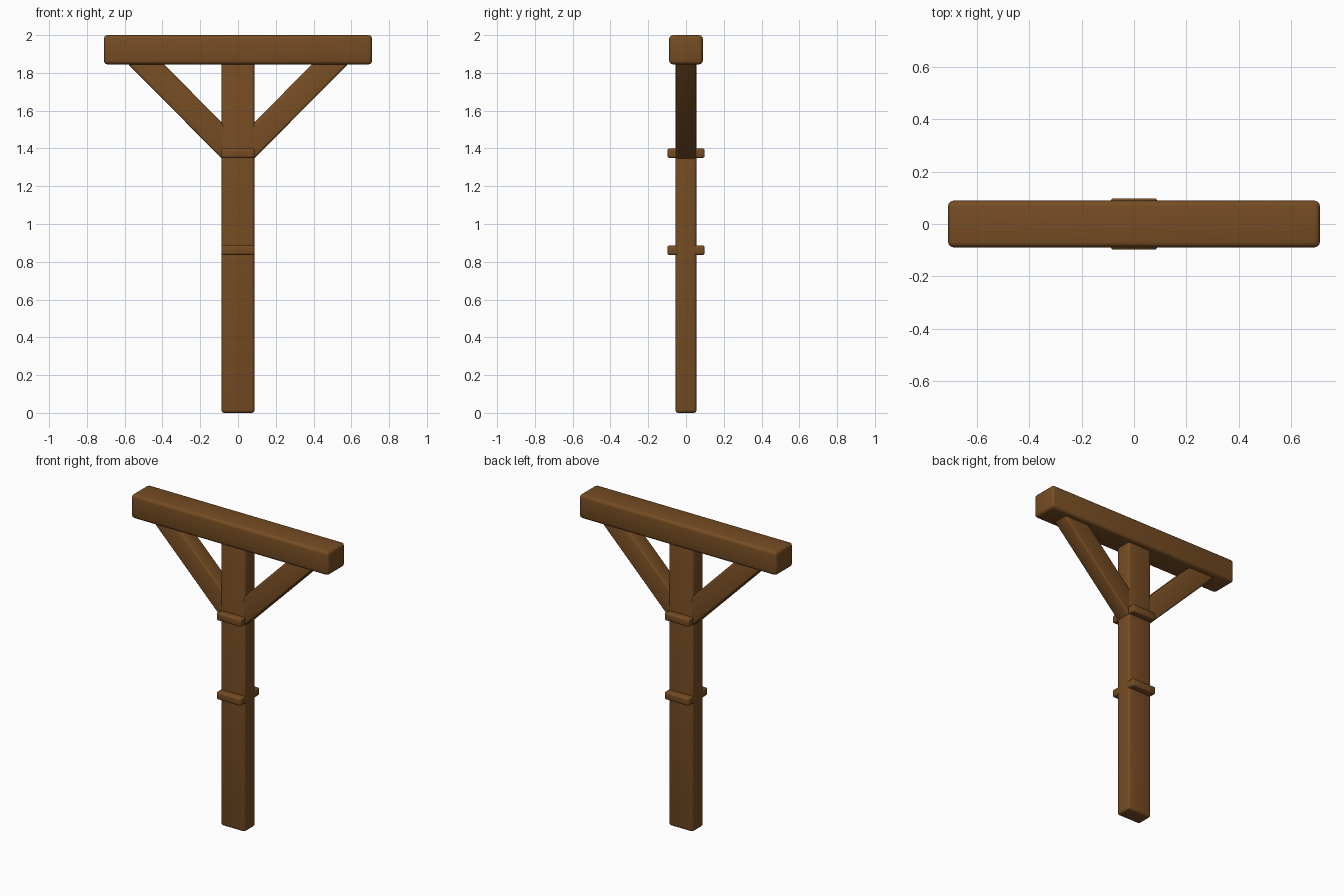
import bpy, bmesh
from mathutils import Vector

if "Cube" in bpy.data.objects:
    bpy.data.objects.remove(bpy.data.objects["Cube"])

wood = bpy.data.materials.new("brown wood")
wood.diffuse_color = (0.18, 0.073, 0.017, 1)
wood.use_nodes = True
wood.node_tree.nodes["Principled BSDF"].inputs["Base Color"].default_value = wood.diffuse_color


def prism(name, profile, y0, y1, bevel):
    """Extrude an x-z outline from y0 to y1 and round its edges."""
    bm = bmesh.new()
    face = bm.faces.new([bm.verts.new((x, y0, z)) for x, z in profile])
    new = bmesh.ops.extrude_face_region(bm, geom=[face])["geom"]
    moved = [v for v in new if isinstance(v, bmesh.types.BMVert)]
    bmesh.ops.translate(bm, verts=moved, vec=Vector((0, y1 - y0, 0)))
    bmesh.ops.recalc_face_normals(bm, faces=bm.faces)
    mesh = bpy.data.meshes.new(name)
    bm.to_mesh(mesh)
    bm.free()
    mesh.materials.append(wood)
    ob = bpy.data.objects.new(name, mesh)
    bpy.context.collection.objects.link(ob)
    mod = ob.modifiers.new("soft edges", "BEVEL")
    mod.width = bevel
    mod.segments = 3
    for o in bpy.context.selected_objects:
        o.select_set(False)
    ob.select_set(True)
    bpy.context.view_layer.objects.active = ob
    bpy.ops.object.modifier_apply(modifier=mod.name)
    bpy.ops.object.shade_smooth_by_angle(angle=0.7)
    return ob


def box(name, hx, y0, y1, z0, z1, bevel):
    return prism(name, [(-hx, z0), (hx, z0), (hx, z1), (-hx, z1)], y0, y1, bevel)


# Upright post and cross beam
box("post", 0.087, -0.055, 0.055, 0.0, 1.87, 0.014)
box("beam", 0.71, -0.089, 0.089, 1.845, 2.0, 0.02)

# Diagonal braces, ends buried in post and beam
for side, label in ((-1, "left"), (1, "right")):
    outline = [(0.045, 1.305), (0.61, 1.875), (0.42, 1.875), (0.045, 1.495)]
    prism(label + "_brace", [(side * x, z) for x, z in outline], -0.053, 0.053, 0.012)

# Cleats on the front and back of the post
for z, level in ((0.836, "lower"), (1.35, "upper")):
    for y0, y1, label in ((-0.098, -0.03, "front"), (0.03, 0.098, "back")):
        box(f"{level}_{label}_cleat", 0.088, y0, y1, z, z + 0.05, 0.01)
